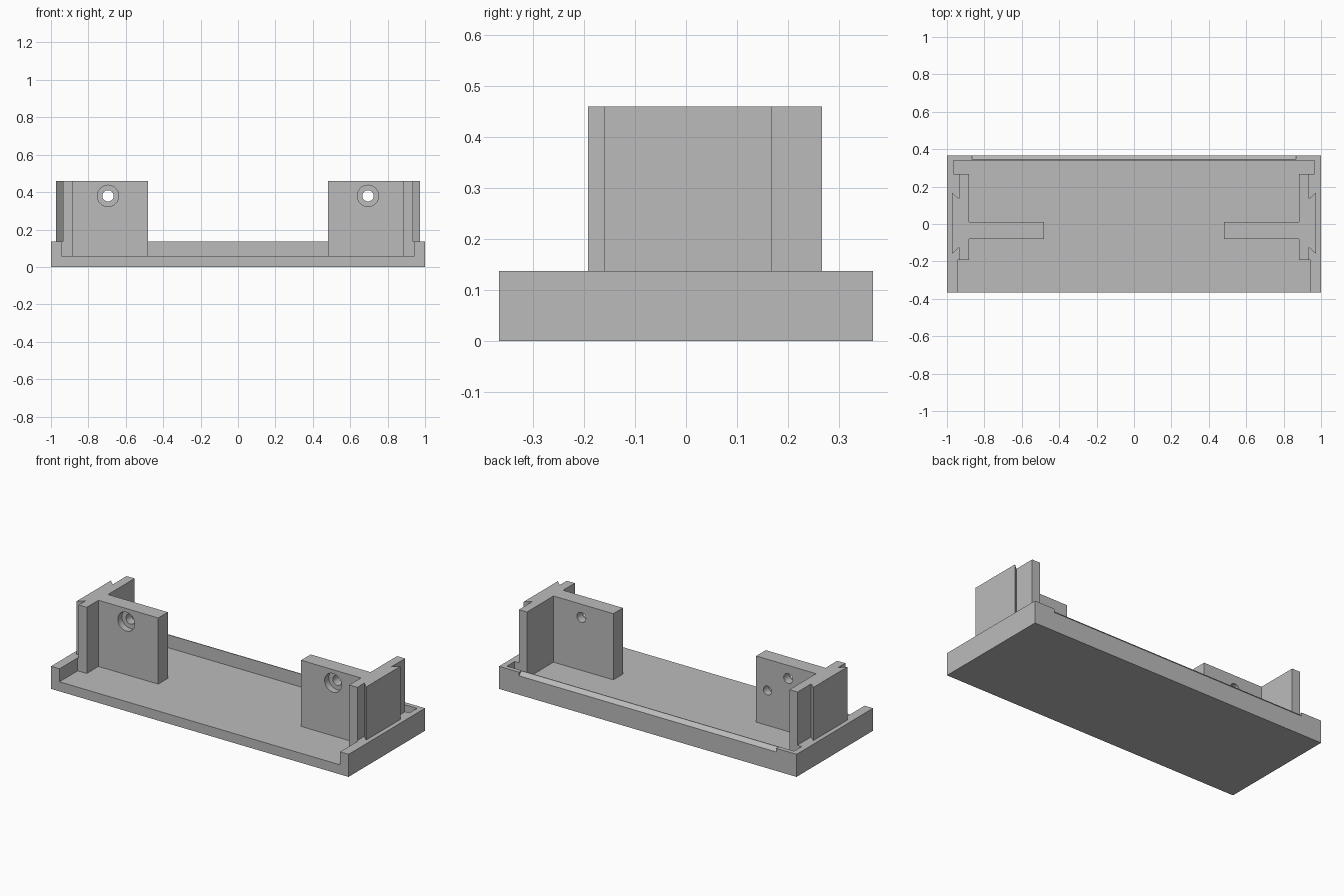
import bpy
import math
from mathutils import Matrix

cube = bpy.data.objects.get("Cube")
if cube:
    bpy.data.objects.remove(cube, do_unlink=True)

# Single matte grey material
grey = bpy.data.materials.new("plain grey")
grey.use_nodes = True
grey.diffuse_color = (0.5, 0.5, 0.5, 1)
grey.node_tree.nodes["Principled BSDF"].inputs["Base Color"].default_value = (0.5, 0.5, 0.5, 1)

FLOOR, RIM, TOP = 0.058, 0.137, 0.46
HALF_Y = 0.367


def prism(name, outline, low, high, matrix=Matrix()):
    """Extrude a closed outline between two heights, then place it."""
    area = sum(a[0] * b[1] - b[0] * a[1]
               for a, b in zip(outline, outline[1:] + outline[:1]))
    pts = outline if area > 0 else outline[::-1]
    n = len(pts)
    verts = [(x, y, low) for x, y in pts] + [(x, y, high) for x, y in pts]
    faces = [tuple(reversed(range(n))), tuple(range(n, 2 * n))]
    faces += [(i, (i + 1) % n, n + (i + 1) % n, n + i) for i in range(n)]
    mesh = bpy.data.meshes.new(name)
    mesh.from_pydata(verts, [], faces)
    mesh.transform(matrix)
    mesh.materials.append(grey)
    obj = bpy.data.objects.new(name, mesh)
    bpy.context.collection.objects.link(obj)
    return obj


def rod(name, x, z, radius, y0, y1, sides=32):
    """Round cutter lying along the depth axis."""
    ring = [(x + radius * math.cos(2 * math.pi * i / sides),
             z + radius * math.sin(2 * math.pi * i / sides)) for i in range(sides)]
    return prism(name, ring, -y1, -y0, Matrix.Rotation(math.pi / 2, 4, 'X'))


def combine(target, tool, operation):
    """Apply one boolean and discard the tool."""
    tool.hide_render = True
    mod = target.modifiers.new(operation, 'BOOLEAN')
    mod.operation, mod.solver, mod.object = operation, 'EXACT', tool
    graph = bpy.context.evaluated_depsgraph_get()
    mesh = bpy.data.meshes.new_from_object(target.evaluated_get(graph))
    target.modifiers.clear()
    target.data = mesh
    bpy.data.objects.remove(tool, do_unlink=True)


def mirrored(half):
    return half + [(-x, y) for x, y in reversed(half)]


# Tray block
tray = prism("tray_with_brackets", mirrored([(1, -HALF_Y), (1, HALF_Y)]), 0, RIM)

# Tray recess, open at the front, widened into a slot at the back
recess = mirrored([(0.943, -0.45), (0.943, -0.192), (0.936, -0.192),
                   (0.936, 0.267), (0.965, 0.267), (0.965, 0.34)])
combine(tray, prism("recess_cutter", recess, FLOOR, 0.3), 'DIFFERENCE')

# Bevel along the outer top edge of the back wall
bevel = [(0.345, RIM), (0.345, 0.2), (0.42, 0.2), (0.42, 0.115), (HALF_Y, 0.115)]
along_x = Matrix(((0, 0, 1, 0), (1, 0, 0, 0), (0, 1, 0, 0), (0, 0, 0, 1)))
combine(tray, prism("bevel_cutter", bevel, -0.865, 0.865, along_x), 'DIFFERENCE')

# Brackets: inner web, flange and outer dovetail
bracket = [(0.48, -0.08), (0.882, -0.08), (0.882, -0.192), (0.936, -0.192),
           (0.936, -0.125), (0.973, -0.16), (0.973, 0.168), (0.936, 0.135),
           (0.936, 0.267), (0.882, 0.267), (0.882, 0.012), (0.48, 0.012)]
for side in (1, -1):
    outline = [(side * x, y) for x, y in bracket]
    combine(tray, prism("bracket", outline, 0.03, TOP), 'UNION')
    # Counterbored screw hole
    combine(tray, rod("screw_cutter", side * 0.695, 0.38, 0.03, -0.2, 0.1), 'DIFFERENCE')
    combine(tray, rod("counterbore_cutter", side * 0.695, 0.38, 0.057, -0.15, -0.04), 'DIFFERENCE')

# Blind hole in the back of the right web
combine(tray, rod("blind_hole_cutter", -0.555, 0.27, 0.027, -0.035, 0.1), 'DIFFERENCE')

# Smooth hole walls, sharp edges elsewhere
bpy.ops.object.select_all(action='DESELECT')
tray.select_set(True)
bpy.context.view_layer.objects.active = tray
bpy.ops.object.shade_smooth_by_angle(angle=math.radians(30))
